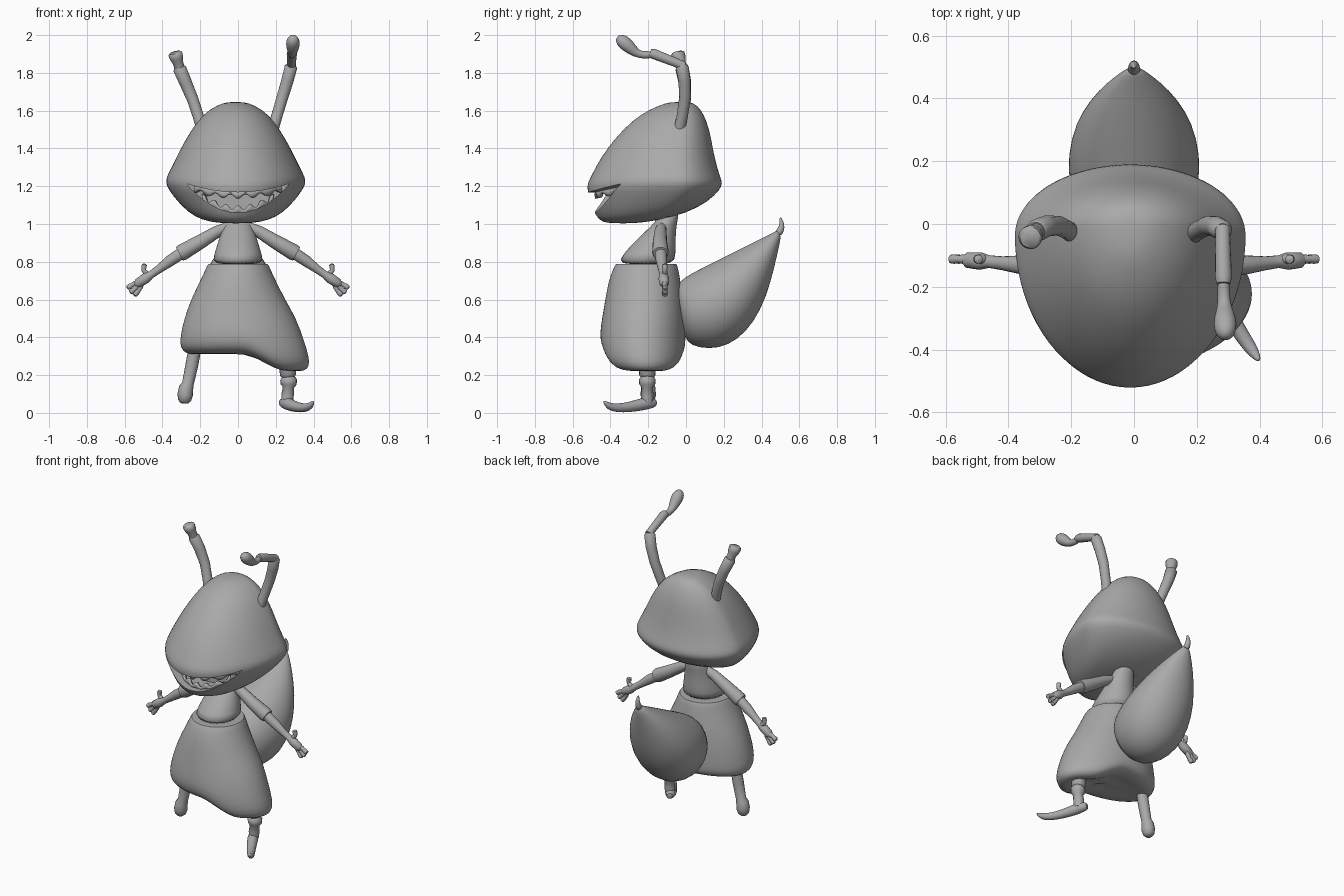
import bpy, bmesh, math
from mathutils import Vector

cube = bpy.data.objects.get("Cube")
if cube:
    bpy.data.objects.remove(cube)

grey = bpy.data.materials.new("plain grey")
grey.use_nodes = True
grey.diffuse_color = (0.4, 0.4, 0.4, 1)
grey.node_tree.nodes["Principled BSDF"].inputs["Base Color"].default_value = grey.diffuse_color


def make(name, rings, sub=0, closed=True):
    """Skin a list of equal vertex rings into one object."""
    bm = bmesh.new()
    rows = [[bm.verts.new(p) for p in r] for r in rings]
    n = len(rows[0])
    for a, b in zip(rows, rows[1:]):
        for i in range(n if closed else n - 1):
            j = (i + 1) % n
            bm.faces.new((a[i], a[j], b[j], b[i]))
    if closed:
        bm.faces.new(rows[0][::-1])
        bm.faces.new(rows[-1])
    bmesh.ops.recalc_face_normals(bm, faces=bm.faces)
    mesh = bpy.data.meshes.new(name)
    bm.to_mesh(mesh)
    bm.free()
    mesh.materials.append(grey)
    ob = bpy.data.objects.new(name, mesh)
    bpy.context.collection.objects.link(ob)
    if sub:
        ob.modifiers.new("Smooth", 'SUBSURF').levels = sub
        ob.modifiers["Smooth"].render_levels = sub
    return ob


def shade(ob, angle=50):
    bpy.ops.object.select_all(action='DESELECT')
    ob.select_set(True)
    bpy.context.view_layer.objects.active = ob
    bpy.ops.object.shade_smooth_by_angle(angle=math.radians(angle))


def oval(a, b, left, right, n=32):
    """Ring through side points a and b (y, z) reaching x = left and right."""
    ring = []
    for i in range(n):
        t = math.tau * i / n
        s, c = math.sin(t), math.cos(t)
        k = (1 + c) / 2
        x = (left + right) / 2 + s * (right - left) / 2
        ring.append(Vector((x, a[0] + (b[0] - a[0]) * k, a[1] + (b[1] - a[1]) * k)))
    return ring


def tube(name, pts, n=16, sub=0, flip=False):
    """Round limb along points (x, y, z, radius)."""
    m = -1 if flip else 1
    ps = [Vector((m * p[0], p[1], p[2])) for p in pts]
    rings, q, last = [], None, None
    for i, p in enumerate(ps):
        t = (ps[min(i + 1, len(ps) - 1)] - ps[max(i - 1, 0)]).normalized()
        q = t.to_track_quat('Z', 'Y') if q is None else last.rotation_difference(t) @ q
        last = t
        rings.append([p + q @ Vector((math.cos(math.tau * k / n), math.sin(math.tau * k / n), 0)) * pts[i][3]
                      for k in range(n)])
    ob = make(name, rings, sub)
    shade(ob)
    return ob


# Head: horizontal rings of height, front y, back y, half width
levels = [(1.003, -.42, -.27, .08), (1.02, -.46, -.14, .18), (1.06, -.487, .01, .25),
          (1.12, -.507, .12, .31), (1.18, -.525, .18, .355), (1.215, -.523, .195, .372),
          (1.25, -.505, .182, .368), (1.31, -.475, .162, .335), (1.4, -.42, .142, .292),
          (1.5, -.335, .125, .235), (1.58, -.245, .095, .175), (1.63, -.14, .06, .1),
          (1.647, -.08, .02, .04)]
rings = []
for z, f, b, w in levels:
    mid = f + .68 * (b - f)
    ring = []
    for i in range(40):
        t = math.tau * i / 40
        s, c = math.sin(t), math.cos(t)
        y = mid + (b - mid) * s if s > 0 else mid + (mid - f) * s
        ring.append((-.012 + w * c, y, z))
    rings.append(ring)
head = make("head", rings, 1)

# Mouth opening: crescent cut through the front of the head
N = 24
xs = [-.27 + .54 * i / N for i in range(N + 1)]
upper = [(x, 1.168 + .045 * (x / .27) ** 2) for x in xs]
lower = [(x, 1.06 + .15 * (x / .27) ** 2) for x in xs[-2:0:-1]]
cutter = make("mouth_cutter", [[(x, y, z) for x, z in upper + lower] for y in (-.7, -.32)])
cut = head.modifiers.new("Mouth", 'BOOLEAN')
cut.operation, cut.object, cut.solver = 'DIFFERENCE', cutter, 'EXACT'
bpy.context.view_layer.objects.active = head
head.select_set(True)
for m in list(head.modifiers):
    bpy.ops.object.modifier_apply(modifier=m.name)
bpy.data.objects.remove(cutter)
shade(head, 40)


# Teeth: curved strips with a wavy biting edge
def teeth(name, reach, depth, root, rise, height):
    strip = []
    for i in range(49):
        x = -reach + 2 * reach * i / 48
        y = -.04 - depth * math.sqrt(1 - (x / .3) ** 2)
        z = root + rise * (x / reach) ** 2
        edge = z + height * (.75 + .25 * math.cos(i * math.pi / 4))
        strip.append([(x, y + .01, z), (x, y, (z + edge) / 2), (x, y + .005, edge)])
    ob = make(name, strip, closed=False)
    ob.modifiers.new("Thickness", 'SOLIDIFY').thickness = .02
    shade(ob, 60)


teeth("upper_teeth", .24, .445, 1.178, .03, -.045)
teeth("lower_teeth", .19, .405, 1.05, .06, .05)

# Neck and chest, leaning back toward the head
chest = make("chest", [oval((-.37, .78), (-.06, .78), -.145, .145),
                       oval((-.335, .84), (-.055, .84), -.125, .125),
                       oval((-.26, .92), (-.055, .93), -.1, .1),
                       oval((-.18, .99), (-.05, 1.0), -.075, .075),
                       oval((-.13, 1.06), (-.03, 1.08), -.06, .06)], 1)
shade(chest)

# Baggy trousers: front y, back y, left and right reach, sagging on the raised side
trousers = []
for z, f, b, l, r in [(.785, -.355, -.06, -.14, .14), (.795, -.37, -.05, -.158, .158),
                      (.76, -.387, -.04, -.172, .172), (.7, -.41, -.03, -.2, .2),
                      (.6, -.428, -.015, -.25, .25), (.5, -.445, -.007, -.285, .31),
                      (.42, -.457, -.003, -.303, .352), (.37, -.45, -.002, -.308, .376),
                      (.335, -.43, -.01, -.3, .38), (.312, -.38, -.05, -.27, .355),
                      (.308, -.31, -.1, -.22, .31), (.325, -.24, -.17, -.1, .15)]:
    ring = oval((f, z), (b, z), l, r, 40)
    for p in ring:
        k = min(max((p.x - .02) / .24, 0), 1)
        p.z -= .09 * k * k * (3 - 2 * k) * min(max((.5 - z) / .17, 0), 1)
    trousers.append(ring)
shade(make("trousers", trousers, 1), 60)

# Abdomen: teardrop swept up and back, ending in a curled stinger
sections = [((-.045, .62), (-.015, .45), .07), ((-.055, .67), (.0, .37), .14),
            ((-.015, .715), (.07, .343), .18), ((.07, .76), (.17, .338), .208),
            ((.17, .81), (.275, .385), .212), ((.27, .86), (.36, .48), .188),
            ((.36, .905), (.425, .61), .142), ((.43, .938), (.468, .77), .085),
            ((.475, .962), (.492, .88), .04), ((.488, .968), (.505, .94), .016)]
shade(make("abdomen", [oval(a, b, -w, w) for a, b, w in sections], 1), 60)
tube("stinger", [(0, .485, .945, .024), (0, .503, .97, .018), (0, .51, 1.0, .014),
                 (0, .498, 1.037, .004)], sub=1)

# Arms, hands and fingers on both sides
for side, flip in (("left", False), ("right", True)):
    tube(side + "_sleeve", [(.05, -.13, .985, .026), (.11, -.135, .96, .032), (.2, -.138, .905, .038),
                            (.295, -.135, .85, .044), (.31, -.135, .842, .04)], flip=flip)
    tube(side + "_forearm", [(.28, -.135, .858, .032), (.36, -.13, .805, .03), (.42, -.125, .76, .022),
                             (.46, -.12, .732, .02), (.49, -.118, .712, .028), (.53, -.115, .686, .025),
                             (.545, -.113, .677, .012)], flip=flip)
    for digit, path in (("thumb", ((.475, .728), (.5, .755), (.495, .79))),
                        ("index_finger", ((.525, .694), (.56, .678), (.588, .66))),
                        ("middle_finger", ((.522, .685), (.548, .655), (.572, .635))),
                        ("little_finger", ((.51, .683), (.525, .65), (.55, .62)))):
        a, b, c = [Vector((x, -.112, z)) for x, z in path]
        spots = [(a, .013), (a.lerp(b, .6), .015), (b, .012), (b.lerp(c, .4), .015),
                 (b.lerp(c, .85), .014), (c, .005)]
        tube(side + "_" + digit, [(*p, r) for p, r in spots], n=10, flip=flip)

# Standing leg with pointed curled shoe
tube("left_leg", [(.262, -.205, .27, .045), (.265, -.205, .2, .043), (.267, -.205, .19, .034),
                  (.268, -.205, .175, .045), (.268, -.205, .15, .042), (.267, -.205, .135, .03),
                  (.262, -.205, .09, .033), (.26, -.205, .05, .03)])
tube("left_shoe", [(.23, -.155, .052, .018), (.245, -.185, .055, .032), (.27, -.235, .045, .034),
                   (.31, -.3, .03, .027), (.35, -.365, .025, .024), (.382, -.41, .034, .02),
                   (.4, -.437, .063, .006)], sub=1)

# Other leg ends in a rounded stump
tube("right_leg", [(-.225, -.2, .36, .034), (-.245, -.2, .25, .034), (-.265, -.2, .155, .031),
                   (-.274, -.2, .135, .038), (-.28, -.2, .095, .041), (-.283, -.2, .065, .034),
                   (-.284, -.2, .05, .018)])

# Antennae: one folded forward with a bulb, one short with a flared end
tube("left_antenna_base", [(.185, -.035, 1.5, .03), (.205, -.02, 1.57, .03), (.235, -.005, 1.67, .031),
                           (.262, -.008, 1.76, .033), (.28, -.02, 1.83, .034), (.282, -.022, 1.845, .024)])
tube("left_antenna_middle", [(.282, -.01, 1.835, .024), (.283, -.06, 1.857, .024), (.285, -.17, 1.9, .027),
                             (.285, -.19, 1.905, .022)])
tube("left_antenna_bulb", [(.285, -.17, 1.897, .022), (.286, -.23, 1.893, .019), (.288, -.265, 1.905, .023),
                           (.29, -.3, 1.937, .036), (.291, -.335, 1.967, .038), (.292, -.355, 1.983, .026),
                           (.292, -.365, 1.99, .01)], sub=1)
tube("right_antenna_base", [(-.19, -.035, 1.5, .03), (-.21, -.02, 1.57, .03), (-.24, -.005, 1.66, .031),
                            (-.278, -.006, 1.75, .034), (-.308, -.02, 1.82, .036), (-.312, -.022, 1.832, .028)])
tube("right_antenna_tip", [(-.305, -.02, 1.81, .027), (-.318, -.03, 1.855, .028), (-.325, -.037, 1.878, .036),
                           (-.332, -.044, 1.9, .038), (-.334, -.046, 1.908, .03)])
